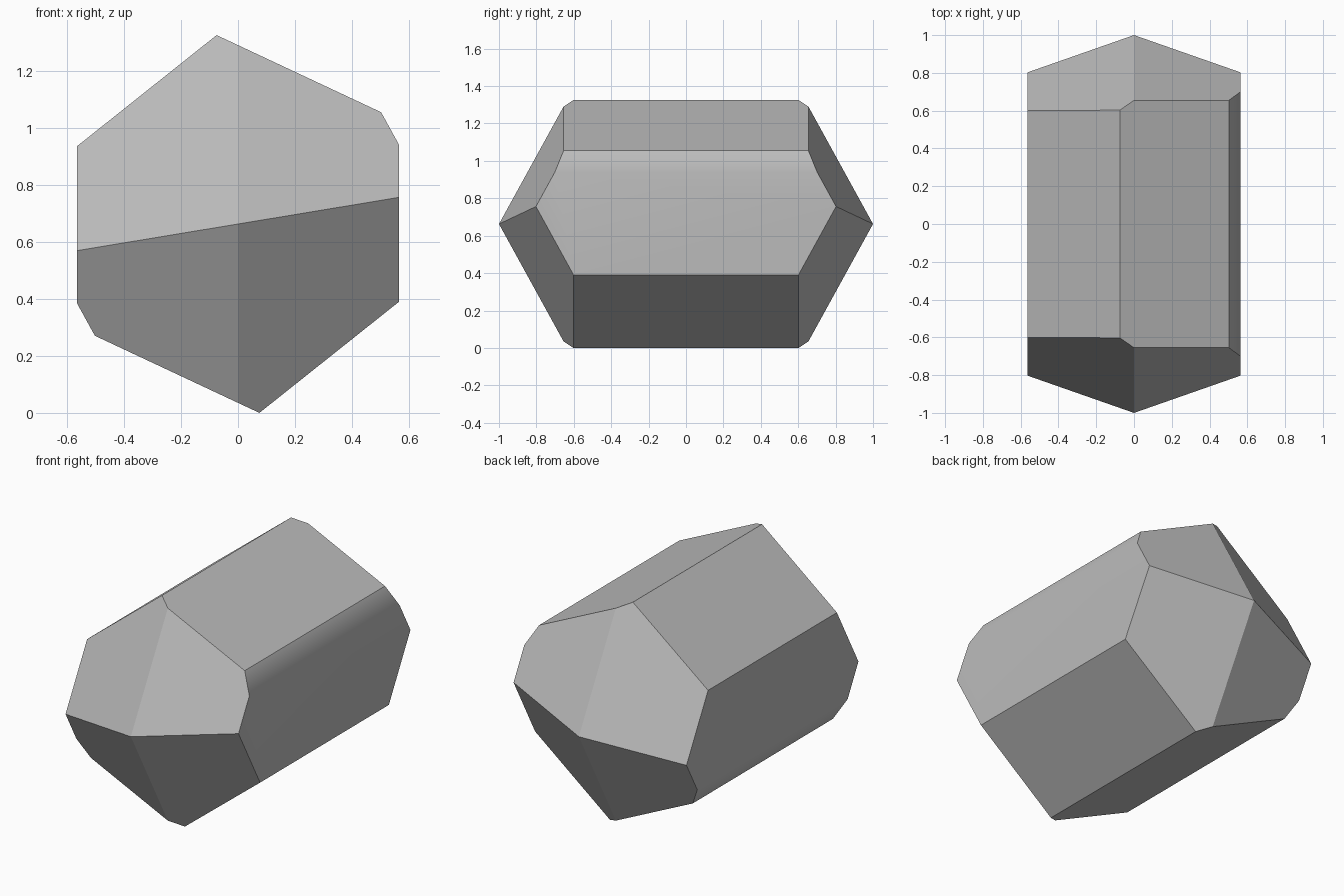
import bpy, bmesh, math
from mathutils import Vector

cube = bpy.data.objects.get("Cube")
if cube:
    bpy.data.objects.remove(cube)

MID = 0.6625                      # height of the crystal's long axis

# Half of the cross-section (x, height from axis); the rest is its half turn
half = [(0.565, -0.2725), (0.565, 0.2775), (0.502, 0.392), (-0.075, 0.6625)]
profile = half + [(-x, -z) for x, z in half]
profile[0] = (0.565, -0.2775 + 0.005)
profile[4] = (-0.565, 0.2725)

# Long prism along y
bm = bmesh.new()
ring = [bm.verts.new((x, -1.2, z + MID)) for x, z in profile]
cap = bm.faces.new(ring)
out = bmesh.ops.extrude_face_region(bm, geom=[cap])
bmesh.ops.translate(bm, vec=(0, 2.4, 0),
                    verts=[g for g in out["geom"] if isinstance(g, bmesh.types.BMVert)])

# Four slanted cuts at each end, meeting in a point
for end in (-1, 1):
    for a, b in ((0.259, 0.55), (-0.441, 0.55), (0.441, -0.55), (-0.259, -0.55)):
        cut = bmesh.ops.bisect_plane(
            bm, geom=bm.verts[:] + bm.edges[:] + bm.faces[:], dist=1e-5,
            plane_co=(0, end, MID), plane_no=Vector((a, end, b)), clear_outer=True)
        rim = [g for g in cut["geom_cut"] if isinstance(g, bmesh.types.BMEdge)]
        bmesh.ops.holes_fill(bm, edges=rim, sides=0)
bmesh.ops.remove_doubles(bm, verts=bm.verts[:], dist=1e-4)
bmesh.ops.recalc_face_normals(bm, faces=bm.faces[:])

mesh = bpy.data.meshes.new("crystal")
bm.to_mesh(mesh)
bm.free()
crystal = bpy.data.objects.new("crystal", mesh)
bpy.context.collection.objects.link(crystal)

# Plain grey surface
grey = bpy.data.materials.new("plain grey")
grey.use_nodes = True
colour = (0.5, 0.5, 0.5, 1)
grey.diffuse_color = colour
grey.node_tree.nodes["Principled BSDF"].inputs["Base Color"].default_value = colour
mesh.materials.append(grey)

# Soft narrow bevels, sharp everywhere else
bpy.context.view_layer.objects.active = crystal
crystal.select_set(True)
bpy.ops.object.shade_smooth_by_angle(angle=math.radians(32))
weighted = crystal.modifiers.new("weighted normals", "WEIGHTED_NORMAL")
weighted.keep_sharp = True
